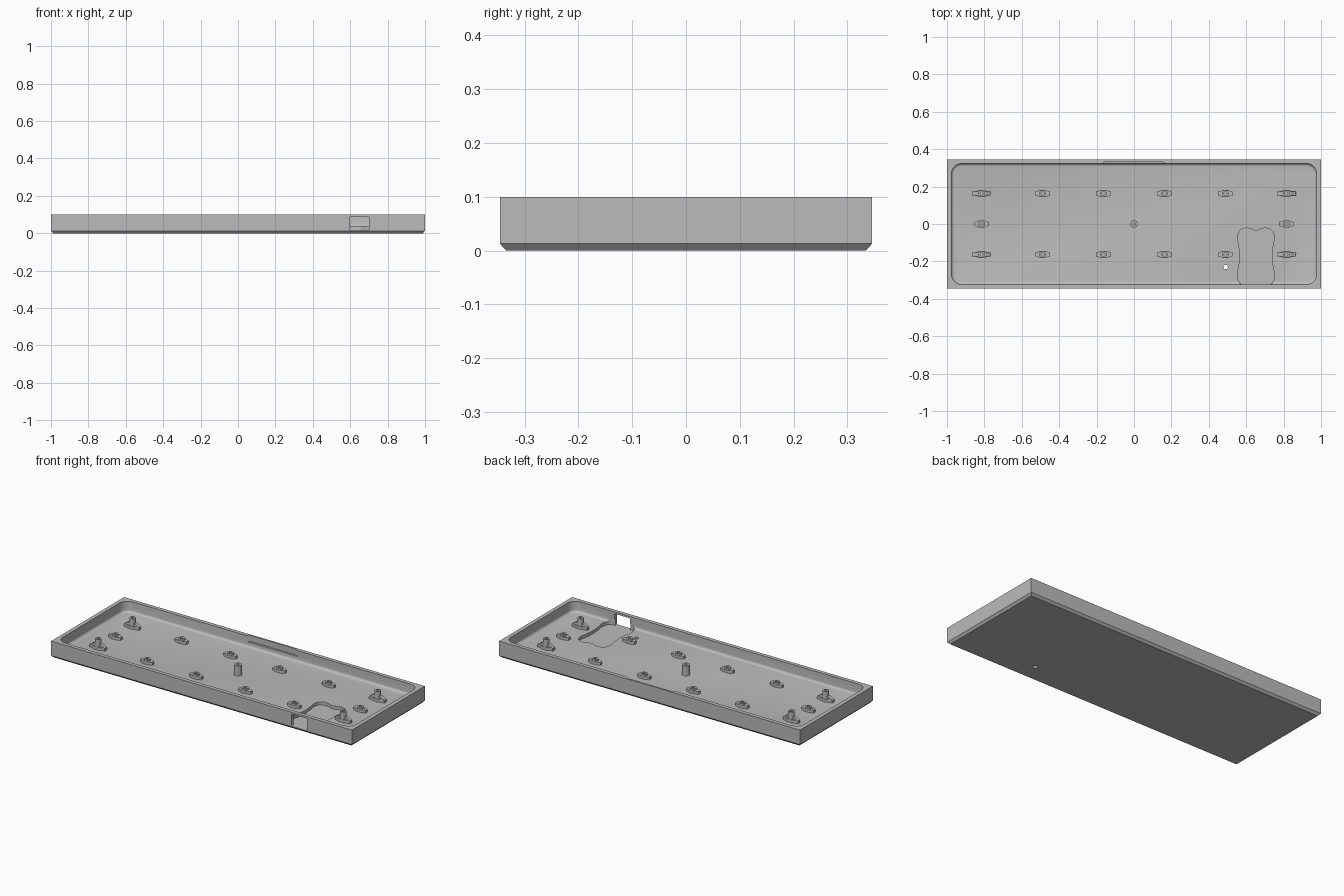
import bpy, bmesh, math
from mathutils import Vector

if "Cube" in bpy.data.objects:
    bpy.data.objects.remove(bpy.data.objects["Cube"])

grey = bpy.data.materials.new("mid grey plastic")
grey.use_nodes = True
COLOUR = (0.5, 0.5, 0.5, 1)
grey.diffuse_color = COLOUR
grey.node_tree.nodes["Principled BSDF"].inputs["Base Color"].default_value = COLOUR

HX, HY, TOP, FLOOR = 1.0, 0.346, 0.1, 0.035


def rounded(hx, hy, r, steps=8):
    """Outline of a rounded rectangle."""
    pts = []
    for q, (sx, sy) in enumerate([(1, 1), (-1, 1), (-1, -1), (1, -1)]):
        for i in range(steps + 1):
            a = math.pi / 2 * (q + i / steps)
            pts.append((sx * (hx - r) + r * math.cos(a), sy * (hy - r) + r * math.sin(a)))
    return pts


def circle(r, n=24):
    return [(r * math.cos(2 * math.pi * i / n), r * math.sin(2 * math.pi * i / n)) for i in range(n)]


def rect(hx, hy):
    return [(hx, hy), (-hx, hy), (-hx, -hy), (hx, -hy)]


def smooth_loop(pts, steps=6):
    """Closed smooth curve through a few points."""
    out, n = [], len(pts)
    for i in range(n):
        a, b, c, d = (Vector(pts[(i + k) % n]) for k in (-1, 0, 1, 2))
        for s in range(steps):
            t = s / steps
            p = b + (c - a) * t / 2 + (a * 2 - b * 5 + c * 4 - d) * t**2 / 2 + (b * 3 - a - c * 3 + d) * t**3 / 2
            out.append((p.x, p.y))
    return out


def loft(name, layers, at=(0, 0)):
    """Solid skinned through outlines given as (outline, z), capped at both ends."""
    bm = bmesh.new()
    rings = [[bm.verts.new((x + at[0], y + at[1], z)) for x, y in pts] for pts, z in layers]
    for a, b in zip(rings, rings[1:]):
        for i in range(len(a)):
            j = (i + 1) % len(a)
            bm.faces.new((a[i], a[j], b[j], b[i]))
    bm.faces.new(rings[0][::-1])
    bm.faces.new(rings[-1])
    bmesh.ops.recalc_face_normals(bm, faces=bm.faces)
    me = bpy.data.meshes.new(name)
    bm.to_mesh(me)
    bm.free()
    me.materials.append(grey)
    ob = bpy.data.objects.new(name, me)
    bpy.context.collection.objects.link(ob)
    return ob


def select(ob):
    bpy.ops.object.select_all(action="DESELECT")
    ob.select_set(True)
    bpy.context.view_layer.objects.active = ob


def cut(ob, cutter):
    cutter.hide_render = True
    select(ob)
    mod = ob.modifiers.new("cut", "BOOLEAN")
    mod.operation, mod.solver, mod.object = "DIFFERENCE", "EXACT", cutter
    bpy.ops.object.modifier_apply(modifier=mod.name)
    bpy.data.objects.remove(cutter)


def shade(ob):
    select(ob)
    bpy.ops.object.shade_smooth_by_angle(angle=math.radians(35))


# Tray body with chamfered underside
tray = loft("tray", [(rect(HX - 0.012, HY - 0.012), 0), (rect(HX, HY), 0.013), (rect(HX, HY), TOP)])

# Main cavity, filleted where the walls meet the floor
FILLET = 0.014
layers = []
for i in range(5):
    a = math.pi / 2 * i / 4
    inset = FILLET * (1 - math.sin(a))
    layers.append((rounded(0.976 - inset, 0.323 - inset, 0.055 - inset), FLOOR + FILLET * (1 - math.cos(a))))
layers.append((rounded(0.976, 0.323, 0.055), TOP + 0.05))
cut(tray, loft("cavity_cutter", layers))

# Shallow recess in the top of the back wall
notch = [(-0.17, 0.31), (0.17, 0.31), (0.17, 0.323), (0.15, 0.335), (-0.15, 0.335), (-0.17, 0.323)]
cut(tray, loft("back_notch_cutter", [(notch, 0.065), (notch, TOP + 0.05)]))

# Dog-bone pocket in the floor by the port
half = [(0, -0.035), (0.045, -0.022), (0.083, -0.032), (0.098, -0.07), (0.09, -0.12),
        (0.087, -0.17), (0.09, -0.22), (0.099, -0.275), (0.083, -0.32), (0.045, -0.331)]
pocket = smooth_loop(half + [(0, -0.331)] + [(-x, y) for x, y in half[:0:-1]])
cut(tray, loft("pocket_cutter", [(pocket, 0.016), (pocket, 0.06)], at=(0.652, 0)))

# Port through the front wall
port = loft("port_cutter", [(rounded(0.051, 0.0365, 0.006, 4), -0.05), (rounded(0.051, 0.0365, 0.006, 4), 0.05)])
port.rotation_euler.x = math.pi / 2
port.location = (0.65, -0.35, 0.0525)
bpy.context.view_layer.update()
cut(tray, port)

# Small access hole through the floor
cut(tray, loft("access_hole_cutter", [(circle(0.012), -0.05), (circle(0.012), 0.08)], at=(0.49, -0.23)))
shade(tray)


def boss(name, at, top, r):
    """Hollow round screw boss."""
    shade(loft(name, [(circle(r), FLOOR - 0.005), (circle(r), top),
                      (circle(0.008), top), (circle(0.008), top - 0.025)], at))


def wing(name, at, length, width, tip, top):
    """Low bar with pointed ends bracing a boss."""
    pts = [(length, tip), (0.014, width), (-0.014, width), (-length, tip),
           (-length, -tip), (-0.014, -width), (0.014, -width), (length, -tip)]
    loft(name, [(pts, FLOOR - 0.005), (pts, top)], at)


# Screw posts: tall at the corners and centre, low elsewhere
boss("centre_post", (0, 0), 0.096, 0.021)
xs = [-0.815, -0.489, -0.163, 0.163, 0.489, 0.815]
spots = [(x, y) for y in (-0.163, 0.163) for x in xs] + [(xs[0], 0), (xs[-1], 0)]
for x, y in spots:
    corner = abs(x) > 0.8 and y != 0
    boss("corner_post" if corner else "low_post", (x, y), 0.096 if corner else 0.062, 0.018)
    wing("post_brace", (x, y), 0.04, 0.019, 0.009, 0.052)
    if corner:
        loft("corner_rib", [(rect(0.05, 0.01), FLOOR - 0.005), (rect(0.05, 0.01), 0.052),
                            (rect(0.025, 0.01), 0.068)], (x, y))
